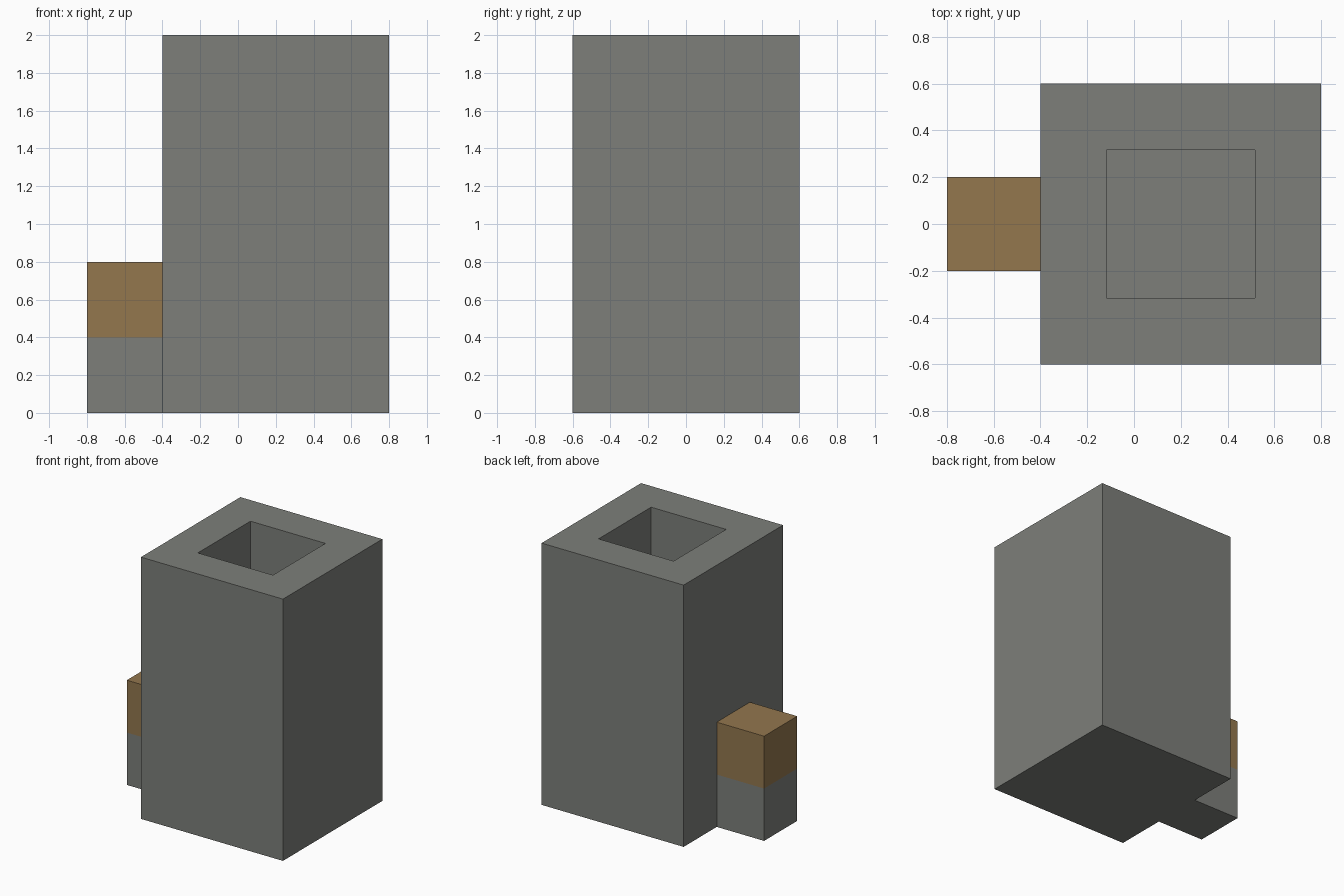
import bpy
import bmesh
from mathutils import Matrix, Vector

default_cube = bpy.data.objects.get("Cube")
if default_cube:
    bpy.data.objects.remove(default_cube, do_unlink=True)

UNIT = 0.4  # everything sits on a block grid


def make_material(name, rgb):
    color = (*rgb, 1.0)
    mat = bpy.data.materials.new(name)
    mat.use_nodes = True
    mat.diffuse_color = color
    shader = mat.node_tree.nodes["Principled BSDF"]
    shader.inputs["Base Color"].default_value = color
    shader.inputs["Roughness"].default_value = 0.9
    return mat


def block(name, low, size, mat, shaft_depth=0):
    """Box placed by its low corner; optionally with a square shaft in the top."""
    low, size = Vector(low), Vector(size)
    bm = bmesh.new()
    bmesh.ops.create_cube(
        bm, size=1,
        matrix=Matrix.Translation(low + size / 2) @ Matrix.Diagonal((*size, 1)))
    if shaft_depth:
        top = max(bm.faces, key=lambda f: f.calc_center_median().z)
        bmesh.ops.inset_region(bm, faces=[top], thickness=UNIT)
        floor = bmesh.ops.extrude_discrete_faces(bm, faces=[top])["faces"]
        bmesh.ops.translate(bm, verts=floor[0].verts, vec=(0, 0, -shaft_depth))
    bmesh.ops.recalc_face_normals(bm, faces=bm.faces)
    mesh = bpy.data.meshes.new(name)
    bm.to_mesh(mesh)
    bm.free()
    mesh.materials.append(mat)
    obj = bpy.data.objects.new(name, mesh)
    bpy.context.collection.objects.link(obj)
    return obj


stone = make_material("grey stone", (0.205, 0.212, 0.195))
wood = make_material("brown wood", (0.292, 0.184, 0.076))

# Tall stone tower with an open flue
block("stone_tower", (-UNIT, -1.5 * UNIT, 0), (3 * UNIT, 3 * UNIT, 5 * UNIT),
      stone, shaft_depth=4 * UNIT)

# Side step: stone base carrying a wooden block
cell = (UNIT, UNIT, UNIT)
block("side_base", (-2 * UNIT, -UNIT / 2, 0), cell, stone)
block("side_wood_block", (-2 * UNIT, -UNIT / 2, UNIT), cell, wood)
